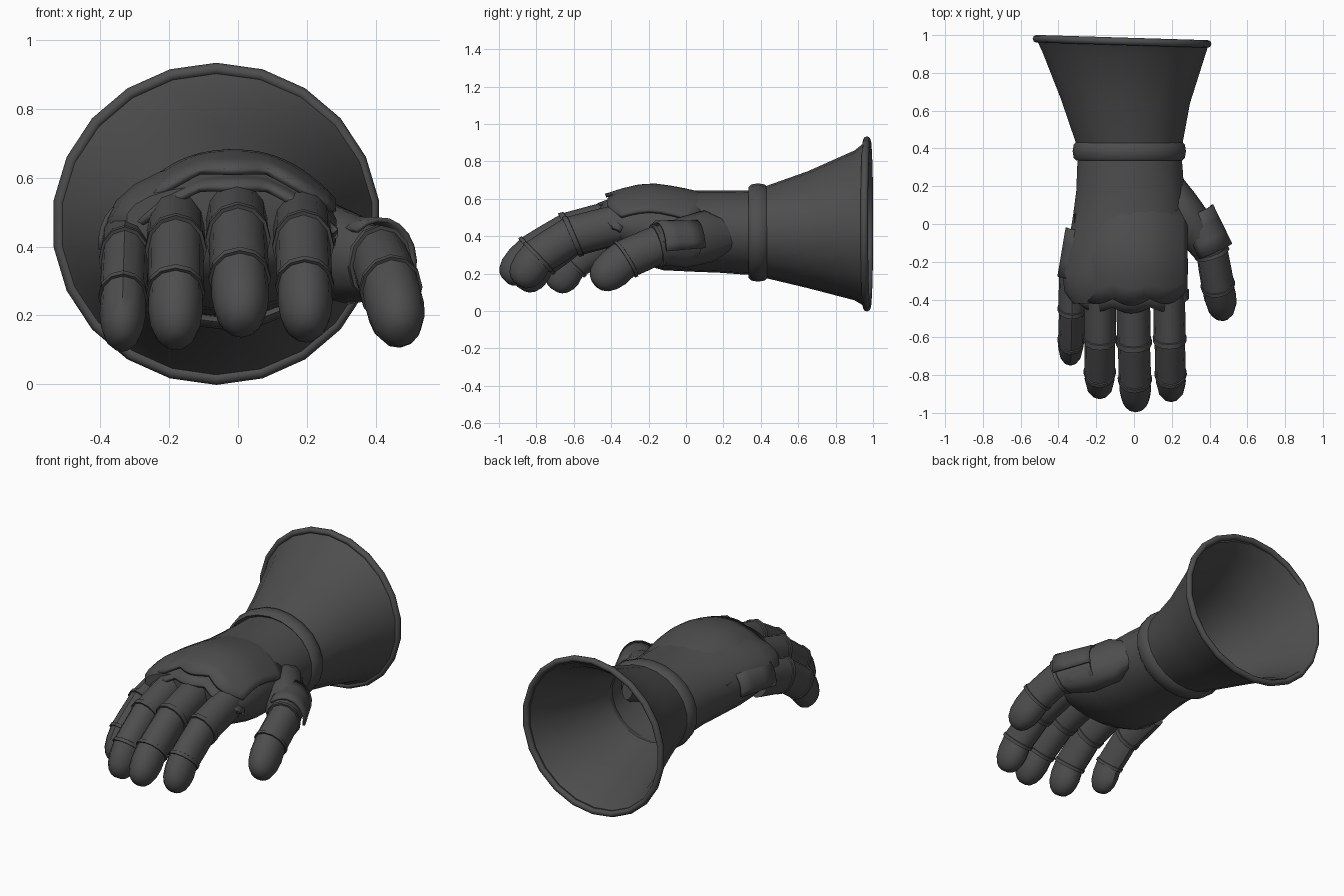
import bpy, bmesh, math
from mathutils import Vector

if "Cube" in bpy.data.objects:
    bpy.data.objects.remove(bpy.data.objects["Cube"])

steel = bpy.data.materials.new("dark_steel")
steel.diffuse_color = (0.075, 0.075, 0.075, 1)
steel.use_nodes = True
steel.node_tree.nodes["Principled BSDF"].inputs["Base Color"].default_value = steel.diffuse_color


def finish(name, bm, angle=35, thick=0):
    bmesh.ops.recalc_face_normals(bm, faces=bm.faces)
    me = bpy.data.meshes.new(name)
    bm.to_mesh(me)
    bm.free()
    ob = bpy.data.objects.new(name, me)
    bpy.context.collection.objects.link(ob)
    me.materials.append(steel)
    if thick:
        s = ob.modifiers.new("thickness", 'SOLIDIFY')
        s.thickness = thick
        s.offset = 0
    bpy.ops.object.select_all(action='DESELECT')
    ob.select_set(True)
    bpy.context.view_layer.objects.active = ob
    bpy.ops.object.shade_smooth_by_angle(angle=math.radians(angle))
    return ob


def skin(name, rings, closed=True, loop=False, cap0=False, cap1=False, **kw):
    """Bridge rings of points into one surface."""
    bm = bmesh.new()
    vs = [[bm.verts.new(p) for p in r] for r in rings]
    n = len(vs[0])
    pairs = list(zip(vs, vs[1:])) + ([(vs[-1], vs[0])] if loop else [])
    for a, b in pairs:
        for i in range(n if closed else n - 1):
            j = (i + 1) % n
            bm.faces.new((a[i], a[j], b[j], b[i]))
    if cap0:
        bm.faces.new(vs[0])
    if cap1:
        bm.faces.new(vs[-1])
    return finish(name, bm, **kw)


def oval(y, cx, cz, rx, rz, n=22, tilt=0):
    """Oval ring across the arm; tilt leans its right side forward."""
    out = []
    for i in range(n):
        a = 2 * math.pi * (i + .5) / n
        out.append((cx + rx * math.cos(a), y - tilt * math.cos(a), cz + rz * math.sin(a)))
    return out


def hoop(name, y, cx, cz, rx, rz, hy, hr, tilt=0, n=22):
    """Closed band with a rounded section."""
    rings = []
    for k in range(8):
        a = 2 * math.pi * k / 8
        d = hr * math.cos(a)
        rings.append(oval(y + hy * math.sin(a), cx, cz, rx + d, rz + d, n, tilt))
    skin(name, rings, loop=True, angle=50)


def path_ring(p, t, rx, rz, n=12, a0=0, a1=2 * math.pi, full=True):
    """Oval ring, or arc, square to direction t."""
    t = t.normalized()
    side = (Vector((1, 0, 0)) - t * t.x).normalized()
    up = t.cross(side)
    m = n if full else n - 1
    return [p + side * rx * math.cos(a0 + (a1 - a0) * i / m)
            + up * rz * math.sin(a0 + (a1 - a0) * i / m) for i in range(n)]


def finger(name, pts, rx, rz, taper=0.88):
    """Jointed finger: each segment ends in a raised lip, the last in a round tip."""
    pts = [Vector(p) for p in pts]
    segs = len(pts) - 1
    d = [(pts[i + 1] - pts[i]).normalized() for i in range(segs)]
    rings = []
    for i in range(segs):
        start = d[i] if i == 0 else d[i - 1] + d[i]
        last = i == segs - 1
        prof = ([(0, .96), (.35, 1.0), (.65, .92), (.85, .74), (.97, .5), (1.02, .25)] if last
                else [(0, .95), (.5, .98), (.9, 1.0), (.91, 1.06), (1, 1.06)])
        for f, s in prof:
            t = start.lerp(d[i], min(1, f * 2))
            if not last and f > .8:
                t = d[i] + d[i + 1]
            s *= taper ** ((i + f) / segs)
            rings.append(path_ring(pts[i].lerp(pts[i + 1], f), t, rx * s, rz * s))
    skin(name, rings, cap0=True, cap1=True, angle=40)


# Flared cuff: outer wall, then inner wall back to the wrist
cuff = [(.39, -.022, .42, .275, .235), (.65, -.045, .435, .345, .312),
        (.90, -.058, .458, .435, .40), (.965, -.065, .465, .462, .445)]
outer = [oval(*c, tilt=.04 * (c[0] - .39)) for c in cuff]
inner = [oval(y, cx, cz, rx - .018, rz - .018, tilt=.04 * (y - .39))
         for y, cx, cz, rx, rz in reversed(cuff)]
skin("cuff", outer + inner, loop=True, angle=40)
hoop("cuff_rim", .967, -.063, .466, .460, .450, .020, .018, tilt=.014)

# Wrist strap
hoop("wrist_strap", .385, -.025, .42, .283, .243, .05, .02)

# Hand body, open into the cuff
hand = [(.42, -.022, .42, .270, .230), (.30, -.022, .42, .282, .224),
        (.18, -.020, .425, .288, .220), (.05, -.025, .427, .300, .217),
        (-.12, -.033, .440, .320, .222), (-.26, -.048, .452, .337, .195),
        (-.36, -.048, .465, .322, .155), (-.42, -.045, .48, .28, .10)]
skin("hand", [oval(*h) for h in hand], cap1=True, angle=45)


# Arched plates over the back of the hand, with a scalloped front edge
def back_plate(name, y0, y1, half, lift, drop, scallop, rows=8, cols=25):
    rings = []
    for r in range(rows):
        v = r / (rows - 1)
        row = []
        for c in range(cols):
            u = 2 * c / (cols - 1) - 1
            y = y0 + (y1 - y0) * v
            # ridges at the knuckles; outer edges of the front sweep back
            y += v ** 3 * (.05 * u ** 4 - scallop * abs(math.cos(u * math.pi * 1.5)))
            y -= (1 - v) * .10 * u * u
            top = .675 - .45 * max(0, -.2 - y) ** 1.4 - .11 * max(0, y + .15)
            # the rear edge sinks into the wrist
            z = top + lift - drop * abs(u) ** 2.3 - .035 * (1 - v) ** 3
            row.append((-.015 + half * u, y, z))
        rings.append(row)
    skin(name, rings, closed=False, angle=40, thick=.02)


back_plate("back_plate", .15, -.395, .292, 0, .14, .035)
back_plate("knuckle_plate", -.25, -.44, .298, -.035, .15, .03, rows=5)

# Four fingers: x at base, x at tip, then (y, z) along the joints
fingers = {
    "little_finger": (-.325, -.338, [(-.22, .42), (-.46, .36), (-.62, .25), (-.705, .115)], .074, .105),
    "ring_finger": (-.180, -.182, [(-.34, .47), (-.62, .39), (-.79, .265), (-.88, .12)], .088, .11),
    "middle_finger": (-.005, .010, [(-.34, .50), (-.64, .42), (-.83, .305), (-.965, .165)], .093, .11),
    "index_finger": (.185, .198, [(-.34, .47), (-.62, .40), (-.80, .285), (-.90, .145)], .088, .11),
}
for name, (xa, xb, yz, rx, rz) in fingers.items():
    n = len(yz) - 1
    finger(name, [(xa + (xb - xa) * i / n, y, z) for i, (y, z) in enumerate(yz)], rx, rz)

# Thumb, its fleshy base, and the plate over its knuckle
finger("thumb", [(.32, .04, .37), (.415, -.16, .35), (.445, -.33, .275), (.475, -.485, .145)], .092, .112, .92)
base = [Vector(p) for p in ((.20, .27, .41), (.245, .12, .40), (.32, -.02, .365), (.40, -.14, .345))]
skin("thumb_base", [path_ring(p, base[-1] - base[0], rx, rz)
                    for p, rx, rz in zip(base, (.03, .09, .11, .09), (.06, .14, .135, .10))],
     cap0=True, cap1=True, angle=50)


def arc_plate(name, a, b, rx, rz, a0, a1):
    """Curved plate wrapped part way round a limb, flaring towards b."""
    a, b = Vector(a), Vector(b)
    rings = []
    for k in range(4):
        s = .94 + .03 * k
        rings.append(path_ring(a.lerp(b, k / 3), b - a, rx * s, rz * s, 9,
                               math.radians(a0), math.radians(a1), False))
    skin(name, rings, closed=False, angle=40, thick=.014)


arc_plate("thumb_plate", (.32, .06, .365), (.412, -.15, .35), .108, .125, -15, 130)
arc_plate("little_knuckle_plate", (-.285, -.03, .42), (-.322, -.29, .41), .076, .11, 55, 190)
